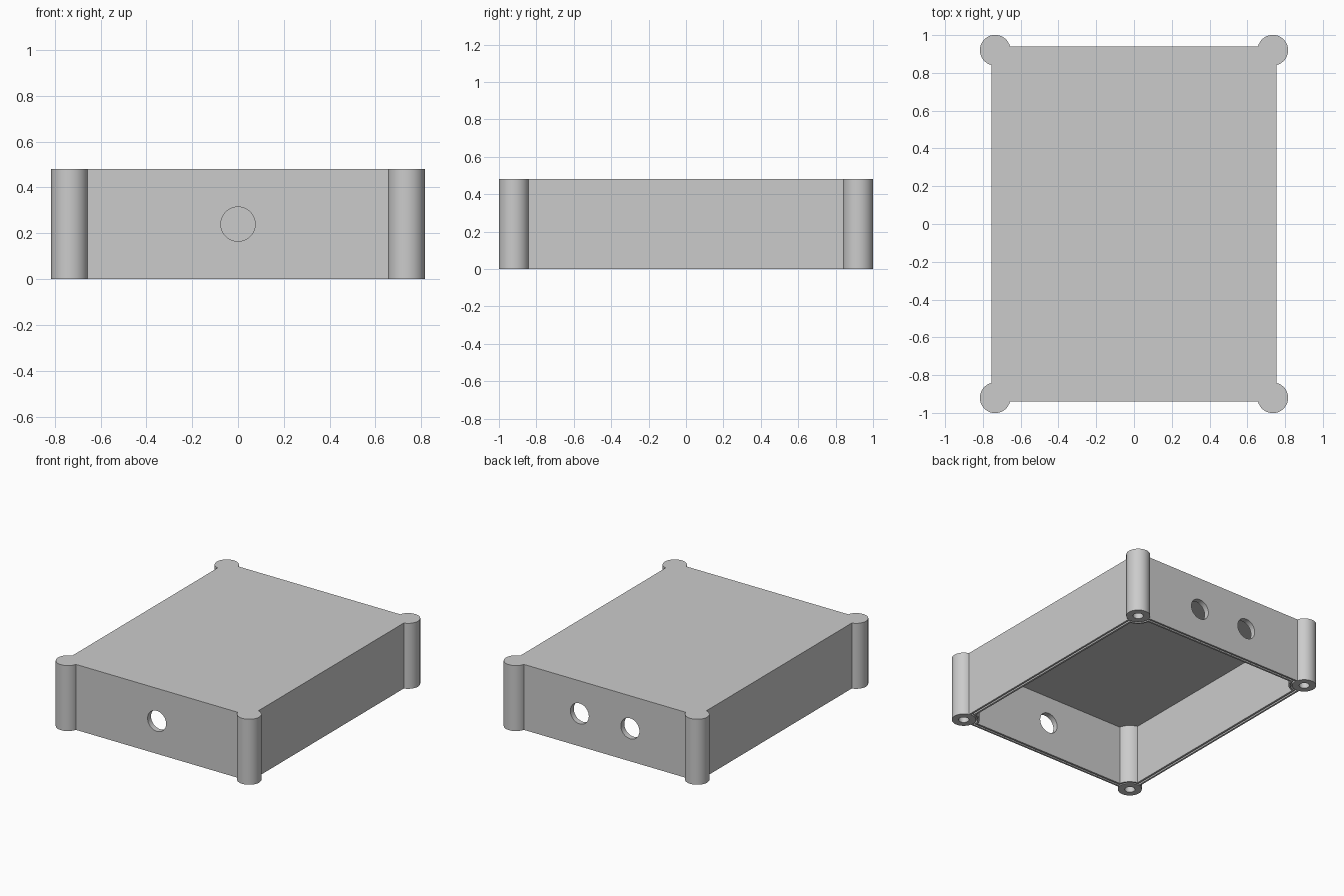
import bpy, bmesh, math

if "Cube" in bpy.data.objects:
    bpy.data.objects.remove(bpy.data.objects["Cube"])

HEIGHT = 0.48
POST_X, POST_Y, POST_R = 0.735, 0.92, 0.081
WALL = 0.02          # outer wall face beyond the post axis
CORNERS = [(1, 1), (-1, 1), (-1, -1), (1, -1)]

grey = bpy.data.materials.new("light grey plastic")
grey.use_nodes = True
grey.diffuse_color = (0.6, 0.6, 0.6, 1)
grey.node_tree.nodes["Principled BSDF"].inputs["Base Color"].default_value = (0.6, 0.6, 0.6, 1)


def outline(offset, radius, bulge, steps=28):
    """Rectangle with a round lobe (bulge) or a round notch at each corner."""
    a = math.asin(offset / radius)
    start = a - math.pi / 2
    end = math.pi - a if bulge else -math.pi - a
    arc = []
    for i in range(steps + 1):
        t = start + (end - start) * i / steps
        arc.append((POST_X + radius * math.cos(t), POST_Y + radius * math.sin(t)))
    points = []
    for sx, sy in CORNERS:
        side = arc if sx * sy > 0 else arc[::-1]
        points += [(sx * x, sy * y) for x, y in side]
    return points


def finish(name, bm):
    bmesh.ops.recalc_face_normals(bm, faces=bm.faces)
    mesh = bpy.data.meshes.new(name)
    bm.to_mesh(mesh)
    bm.free()
    mesh.materials.append(grey)
    obj = bpy.data.objects.new(name, mesh)
    bpy.context.collection.objects.link(obj)
    return obj


def prism(name, points, z0, z1):
    bm = bmesh.new()
    low = [bm.verts.new((x, y, z0)) for x, y in points]
    high = [bm.verts.new((x, y, z1)) for x, y in points]
    bm.faces.new(low)
    bm.faces.new(high)
    for i in range(len(points)):
        bm.faces.new((low[i - 1], low[i], high[i], high[i - 1]))
    return finish(name, bm)


def ring(name, outer, inner, z0, z1):
    """Closed band between two outlines of equal length."""
    bm = bmesh.new()
    section = [(outer, z0), (outer, z1), (inner, z1), (inner, z0)]
    loops = [[bm.verts.new((x, y, z)) for x, y in pts] for pts, z in section]
    for k in range(len(loops)):
        a, b = loops[k - 1], loops[k]
        for i in range(len(a)):
            bm.faces.new((a[i - 1], a[i], b[i], b[i - 1]))
    return finish(name, bm)


def cylinder(name, location, radius, depth, along_y=False):
    bpy.ops.mesh.primitive_cylinder_add(
        vertices=48, radius=radius, depth=depth, location=location,
        rotation=(math.pi / 2 if along_y else 0, 0, 0))
    obj = bpy.context.object
    obj.name = name
    obj.data.materials.append(grey)
    return obj


# Outer shell with round corner posts
case = prism("enclosure_case", outline(WALL, POST_R, True), 0, HEIGHT)

# Open cavity, leaving thick bosses round the posts
cutters = [prism("cavity_cutter", outline(-WALL, 0.107, False), -0.1, HEIGHT - 0.04)]

# Sealing groove in the bottom rim
cutters.append(ring("groove_cutter", outline(0.007, 0.083, False),
                    outline(-0.006, 0.095, False), -0.05, 0.02))

# Screw holes in the posts
for sx, sy in CORNERS:
    cutters.append(cylinder("screw_hole_cutter", (sx * POST_X, sy * POST_Y, 0.15), 0.035, 0.5))

# Cable holes: one at the front, two at the back
for x, y in [(0, -0.92), (-0.205, 0.92), (0.205, 0.92)]:
    cutters.append(cylinder("cable_hole_cutter", (x, y, HEIGHT / 2), 0.075, 0.2, True))

bpy.ops.object.select_all(action='DESELECT')
bpy.context.view_layer.objects.active = case
case.select_set(True)
for cutter in cutters:
    cutter.hide_render = True
    mod = case.modifiers.new("cut", 'BOOLEAN')
    mod.operation = 'DIFFERENCE'
    mod.solver = 'EXACT'
    mod.object = cutter
    bpy.ops.object.modifier_apply(modifier=mod.name)
for cutter in cutters:
    bpy.data.objects.remove(cutter)

bpy.ops.object.shade_smooth_by_angle(angle=math.radians(30))
